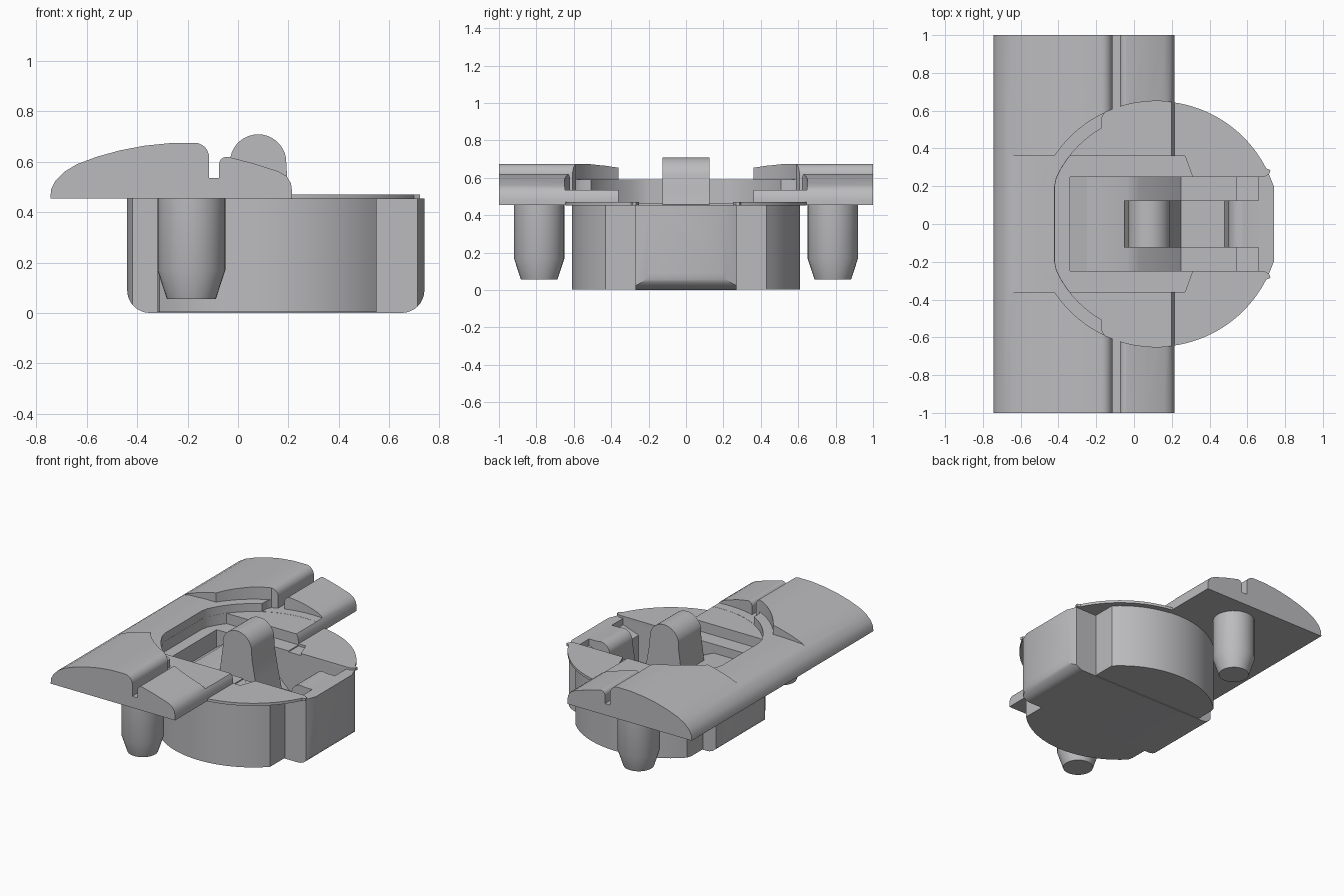
import bpy, bmesh, math
from mathutils import Vector

if "Cube" in bpy.data.objects:
    bpy.data.objects.remove(bpy.data.objects["Cube"])

grey = bpy.data.materials.new("light_grey")
grey.diffuse_color = (0.50, 0.50, 0.52, 1)
grey.use_nodes = True
grey.node_tree.nodes["Principled BSDF"].inputs["Base Color"].default_value = grey.diffuse_color
CX = 0.12  # centre of the round housing


def prism(name, pts, a, b, axis):
    """Extrude a 2D outline: axis 'y' takes (x, z), axis 'z' takes (x, y)."""
    bm = bmesh.new()
    place = (lambda p, h: (p[0], h, p[1])) if axis == 'y' else (lambda p, h: (p[0], p[1], h))
    lo = [bm.verts.new(place(p, a)) for p in pts]
    hi = [bm.verts.new(place(p, b)) for p in pts]
    bm.faces.new(lo)
    bm.faces.new(hi)
    for i in range(len(pts)):
        j = (i + 1) % len(pts)
        bm.faces.new((lo[i], lo[j], hi[j], hi[i]))
    bmesh.ops.recalc_face_normals(bm, faces=bm.faces)
    me = bpy.data.meshes.new(name)
    bm.to_mesh(me)
    bm.free()
    me.materials.append(grey)
    ob = bpy.data.objects.new(name, me)
    bpy.context.collection.objects.link(ob)
    return ob


def arc(cx, cy, r, a0, a1, n):
    return [(cx + r * math.cos(math.radians(a0 + (a1 - a0) * i / n)),
             cy + r * math.sin(math.radians(a0 + (a1 - a0) * i / n))) for i in range(n + 1)]


def rect(x0, x1, y0, y1):
    return [(x0, y0), (x1, y0), (x1, y1), (x0, y1)]


def disc(r, xmin=-9, xmax=9, n=72):
    """Circle round the housing centre with sides flattened at xmin and xmax."""
    out = []
    for x, y in arc(CX, 0, r, 0, 360, n)[:-1]:
        out.append((min(max(x, xmin), xmax), y))
    # drop the middle points of the flattened sides
    return [p for i, p in enumerate(out)
            if not (p[0] in (xmin, xmax) and out[i - 1][0] == p[0] == out[(i + 1) % n][0])]


def combine(ob, others, op='DIFFERENCE'):
    bpy.context.view_layer.objects.active = ob
    for o in others:
        m = ob.modifiers.new("b", 'BOOLEAN')
        m.operation, m.object, m.solver = op, o, 'EXACT'
        bpy.ops.object.modifier_apply(modifier=m.name)
        bpy.data.objects.remove(o)


def smooth(ob):
    bpy.ops.object.select_all(action='DESELECT')
    ob.select_set(True)
    bpy.context.view_layer.objects.active = ob
    bpy.ops.object.shade_smooth_by_angle(angle=math.radians(30))


def well():
    """Slot for the lever, with a stepped floor."""
    floor = [(-0.34, 0.34), (-0.25, 0.40), (-0.04, 0.40), (0.03, 0.37), (0.25, 0.16),
             (0.54, 0.16), (0.54, 0.37), (0.66, 0.41), (0.66, 1), (-0.34, 1)]
    return prism("cut", floor, -0.25, 0.25, 'y')


# Long rail with a domed back, a groove and a sloping front lip
profile = [(-0.745, 0.455), (-0.742, 0.49), (-0.725, 0.525), (-0.69, 0.56), (-0.64, 0.59),
           (-0.56, 0.62), (-0.47, 0.645), (-0.37, 0.664), (-0.27, 0.674)]
profile += arc(-0.172, 0.618, 0.057, 90, 0, 8)
profile += [(-0.115, 0.535), (-0.075, 0.535)]
profile += arc(-0.045, 0.59, 0.03, 180, 75, 5)
profile += [(0.06, 0.594), (0.16, 0.562), (0.193, 0.543), (0.21, 0.515), (0.215, 0.48), (0.215, 0.455)]
rail = prism("rail", profile, -1, 1, 'y')
combine(rail, [
    # lowered middle of the back
    prism("cut", [(-0.72, 0.555), (-0.64, 0.583), (-0.5, 0.59), (0.4, 0.59), (0.4, 1), (-0.72, 1)],
          -0.36, 0.36, 'y'),
    prism("cut", disc(0.65), 0.59, 1, 'z'),            # round recess
    prism("cut", disc(0.651, xmin=-0.17), 0.535, 1, 'z'),
    prism("cut", disc(0.585, xmin=-0.42), 0.534, 1, 'z'),
])
pocket = prism("cut", disc(0.584, xmin=-0.419), 0.462, 1, 'z')
combine(pocket, [prism("slab", rect(-1, 1, -0.36, 0.36), 0.4, 1.1, 'z')], 'INTERSECT')
combine(rail, [pocket, well()])
smooth(rail)

# Housing: round drum with flattened ends and a box with rounded lower edges
R = 0.09
box = [(-0.44, 0.455)] + arc(-0.44 + R, R, R, 180, 270, 8) + arc(0.74 - R, R, R, 270, 360, 8) + [(0.74, 0.455)]
housing = prism("housing", box, -0.27, 0.27, 'y')
# slightly bowed ends of the box
combine(housing, [prism("ends", [(-0.41, -0.3), (-0.44, -0.2), (-0.44, 0.2), (-0.41, 0.3),
                                 (0.70, 0.3), (0.74, 0.2), (0.74, -0.2), (0.70, -0.3)], -0.1, 1, 'z')], 'INTERSECT')
combine(housing, [prism("drum", disc(0.61, -0.32, 0.55), 0.004, 0.4545, 'z')], 'UNION')
combine(housing, [well()])
smooth(housing)

# Thin flange on both sides in front of the rail
for s, side in ((-1, "right"), (1, "left")):
    edge = [(x, y * s) for x, y in arc(CX, 0, 0.65, 82, 27, 24)]
    corner = [(0.722, 0.285 * s), (0.718, 0.268 * s), (0.70, 0.255 * s), (0.69, 0.25 * s)]
    inner = [(0.31, 0.25 * s), (0.27, 0.36 * s), (0.21, 0.36 * s)]
    smooth(prism("flange_" + side, edge + corner + inner, 0.452, 0.47, 'z'))

# Lever: rounded cam, low arm and rounded finger end
lever = [(-0.05, 0.30), (-0.05, 0.42), (-0.028, 0.58)]
lever += arc(0.08, 0.597, 0.112, 170, 10, 16)
lever += [(0.195, 0.54), (0.22, 0.40), (0.25, 0.26), (0.48, 0.26), (0.50, 0.38)]
lever += arc(0.57, 0.39, 0.07, 170, 70, 8)
lever += [(0.68, 0.455), (0.68, 0.40), (0.62, 0.12), (0.1, 0.12)]
smooth(prism("lever", lever, -0.125, 0.125, 'y'))

# Tapered locating pins under the rail
for s, side in ((-1, "front"), (1, "back")):
    bm = bmesh.new()
    rings = [[bm.verts.new((-0.185 + r * math.cos(a), 0.785 * s + r * math.sin(a), z))
              for a in (math.tau * i / 32 for i in range(32))]
             for r, z in ((0.097, 0.055), (0.135, 0.17), (0.135, 0.46))]
    for lo, hi in zip(rings, rings[1:]):
        for i in range(32):
            j = (i + 1) % 32
            bm.faces.new((lo[i], lo[j], hi[j], hi[i]))
    bm.faces.new(rings[0][::-1])
    bm.faces.new(rings[-1])
    me = bpy.data.meshes.new("pin_" + side)
    bm.to_mesh(me)
    bm.free()
    me.materials.append(grey)
    pin = bpy.data.objects.new("pin_" + side, me)
    bpy.context.collection.objects.link(pin)
    smooth(pin)
